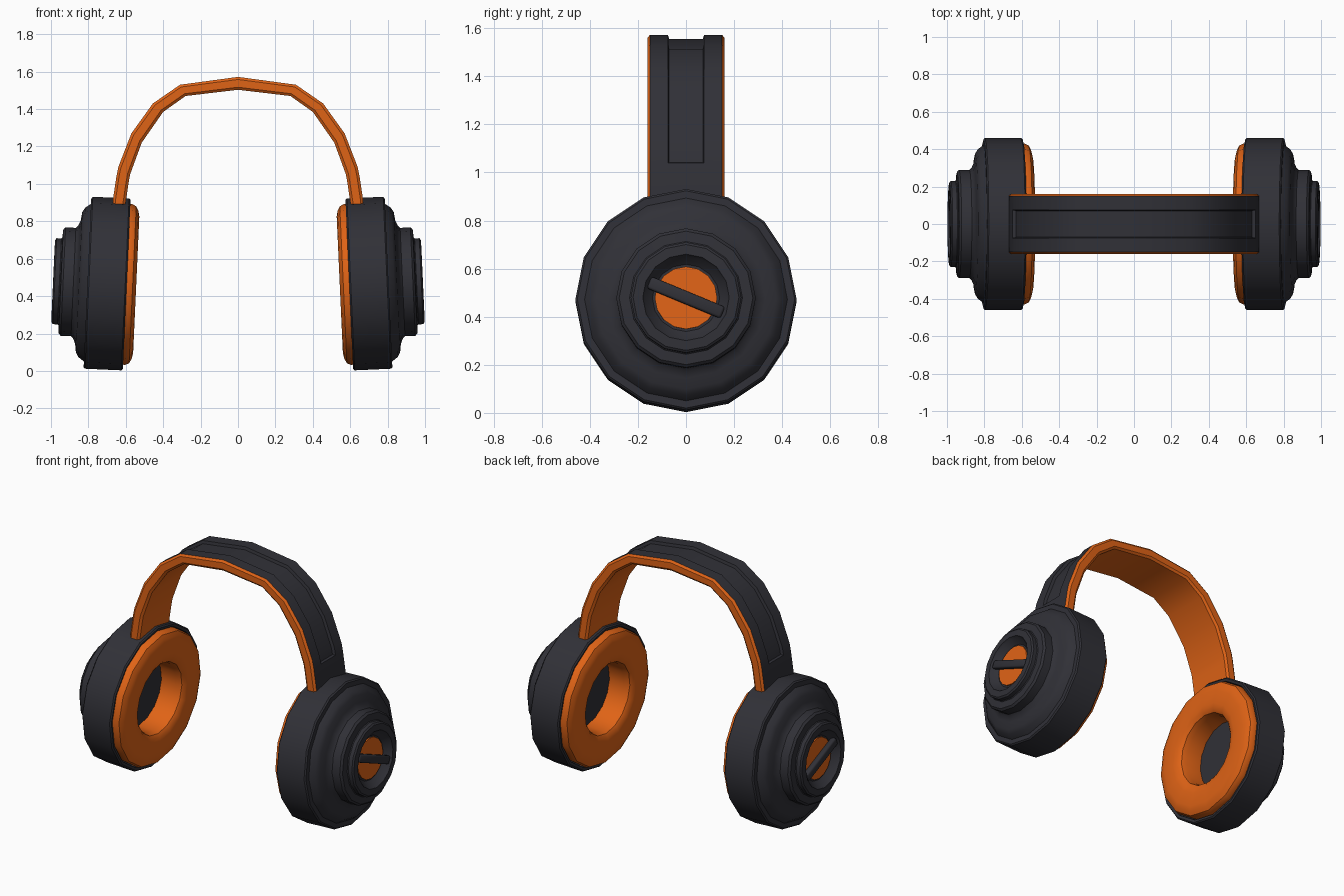
import bpy, bmesh, math
from mathutils import Matrix, Vector

if "Cube" in bpy.data.objects:
    bpy.data.objects.remove(bpy.data.objects["Cube"])


def material(name, rgb):
    m = bpy.data.materials.new(name)
    m.diffuse_color = (*rgb, 1)
    m.use_nodes = True
    m.node_tree.nodes["Principled BSDF"].inputs["Base Color"].default_value = m.diffuse_color
    return m


DARK = material("charcoal", (0.030, 0.030, 0.038))
ORANGE = material("orange", (0.74, 0.125, 0.008))
SIDES = 16
CENTRE = Vector((0.7, 0, 0.467))
# cups lean inward at the top
TILT = Matrix.Translation(CENTRE) @ Matrix.Rotation(-math.radians(2.6), 4, 'Y')


def finish(name, bm, mats, angle=32):
    bmesh.ops.recalc_face_normals(bm, faces=bm.faces)
    me = bpy.data.meshes.new(name)
    bm.to_mesh(me)
    bm.free()
    for m in mats:
        me.materials.append(m)
    for p in me.polygons:
        p.use_smooth = True
    me.set_sharp_from_angle(angle=math.radians(angle))
    ob = bpy.data.objects.new(name, me)
    bpy.context.collection.objects.link(ob)
    return ob


def place(bm, side):
    """Tilt a right-hand cup part into place, mirrored for the left."""
    bm.transform(TILT)
    if side < 0:
        bm.transform(Matrix.Scale(-1, 4, (1, 0, 0)))


def lathe(name, profile, mat, side, closed=False):
    """Spin (x, radius) points around the cup axis."""
    bm = bmesh.new()
    rings = []
    for x, r in profile:
        x -= CENTRE.x
        if r == 0:
            rings.append([bm.verts.new((x, 0, 0))] * SIDES)
        else:
            a = [2 * math.pi * i / SIDES for i in range(SIDES)]
            rings.append([bm.verts.new((x, r * math.sin(t), r * math.cos(t))) for t in a])
    pairs = list(zip(rings, rings[1:]))
    if closed:
        pairs.append((rings[-1], rings[0]))
    for p, q in pairs:
        for i in range(SIDES):
            j = (i + 1) % SIDES
            bm.faces.new(list(dict.fromkeys((p[i], p[j], q[j], q[i]))))
    place(bm, side)
    return finish(name, bm, [mat])


CUP = [(0.71, 0), (0.71, 0.42), (0.60, 0.435), (0.595, 0.452), (0.603, 0.46),
       (0.797, 0.46), (0.805, 0.452), (0.805, 0.422), (0.835, 0.40), (0.85, 0.375),
       (0.856, 0.33), (0.868, 0.302), (0.88, 0.29), (0.935, 0.29), (0.947, 0.278),
       (0.95, 0.235), (0.955, 0.23), (0.98, 0.23), (0.988, 0.22), (0.989, 0.18),
       (0.975, 0.172), (0.945, 0.14), (0.945, 0)]
CUSHION = [(0.705, 0.22), (0.60, 0.22), (0.565, 0.23), (0.55, 0.25), (0.544, 0.285),
           (0.544, 0.365), (0.55, 0.395), (0.563, 0.42), (0.585, 0.43), (0.62, 0.428),
           (0.705, 0.40)]
DISC = [(0.946, 0), (0.946, 0.13), (0.953, 0.13), (0.953, 0)]

for side, tag in ((1, "right"), (-1, "left")):
    lathe(tag + "_ear_cup", CUP, DARK, side)
    lathe(tag + "_ear_cushion", CUSHION, ORANGE, side, closed=True)
    lathe(tag + "_dial_disc", DISC, ORANGE, side)
    # slanted bar across the dial
    bm = bmesh.new()
    bmesh.ops.create_cube(bm, size=1)
    bm.transform(Matrix.Diagonal((0.036, 0.33, 0.052, 1)))
    bmesh.ops.bevel(bm, geom=bm.edges[:], offset=0.01, segments=2, affect='EDGES', profile=0.5)
    bm.transform(Matrix.Translation((0.968 - CENTRE.x, 0, 0))
                 @ Matrix.Rotation(-math.radians(22.5), 4, 'X'))
    place(bm, side)
    finish(tag + "_dial_bar", bm, [DARK], 50)

# headband: outer and inner path points (x, z) from the crown down to the cup
OUTER = [(0, 1.572), (0.31, 1.53), (0.455, 1.43), (0.57, 1.27), (0.64, 1.09),
         (0.65, 1.04), (0.668, 0.92), (0.675, 0.80)]
INNER = [(0, 1.503), (0.28, 1.47), (0.40, 1.385), (0.515, 1.22), (0.577, 1.05),
         (0.585, 1.005), (0.602, 0.89), (0.61, 0.79)]
# cross-section: (y, depth from outer to inner)
SECTION = [(-0.15, 0), (-0.075, 0), (0.075, 0), (0.15, 0), (0.161, 0.2), (0.161, 0.8),
           (0.15, 1), (-0.15, 1), (-0.161, 0.8), (-0.161, 0.2)]
path = [((-a[0], a[1]), (-b[0], b[1])) for a, b in zip(OUTER[:0:-1], INNER[:0:-1])]
path += list(zip(OUTER, INNER))
bm = bmesh.new()
rows = [[bm.verts.new((o[0] + (i[0] - o[0]) * d, y, o[1] + (i[1] - o[1]) * d))
         for y, d in SECTION] for o, i in path]
n = len(SECTION)
groove = []
for k, (p, q) in enumerate(zip(rows, rows[1:])):
    for j in range(n):
        f = bm.faces.new((p[j], p[(j + 1) % n], q[(j + 1) % n], q[j]))
        f.material_index = 0 if j < 3 else 1
        if j == 1 and 2 <= k < len(rows) - 3:
            groove.append(f)
for r in (rows[0], rows[-1]):
    bm.faces.new(r).material_index = 1
bmesh.ops.recalc_face_normals(bm, faces=bm.faces)
# sunken channel along the top
bmesh.ops.inset_region(bm, faces=groove, thickness=0.005, depth=-0.018, use_even_offset=True)
finish("headband", bm, [DARK, ORANGE], 35)
